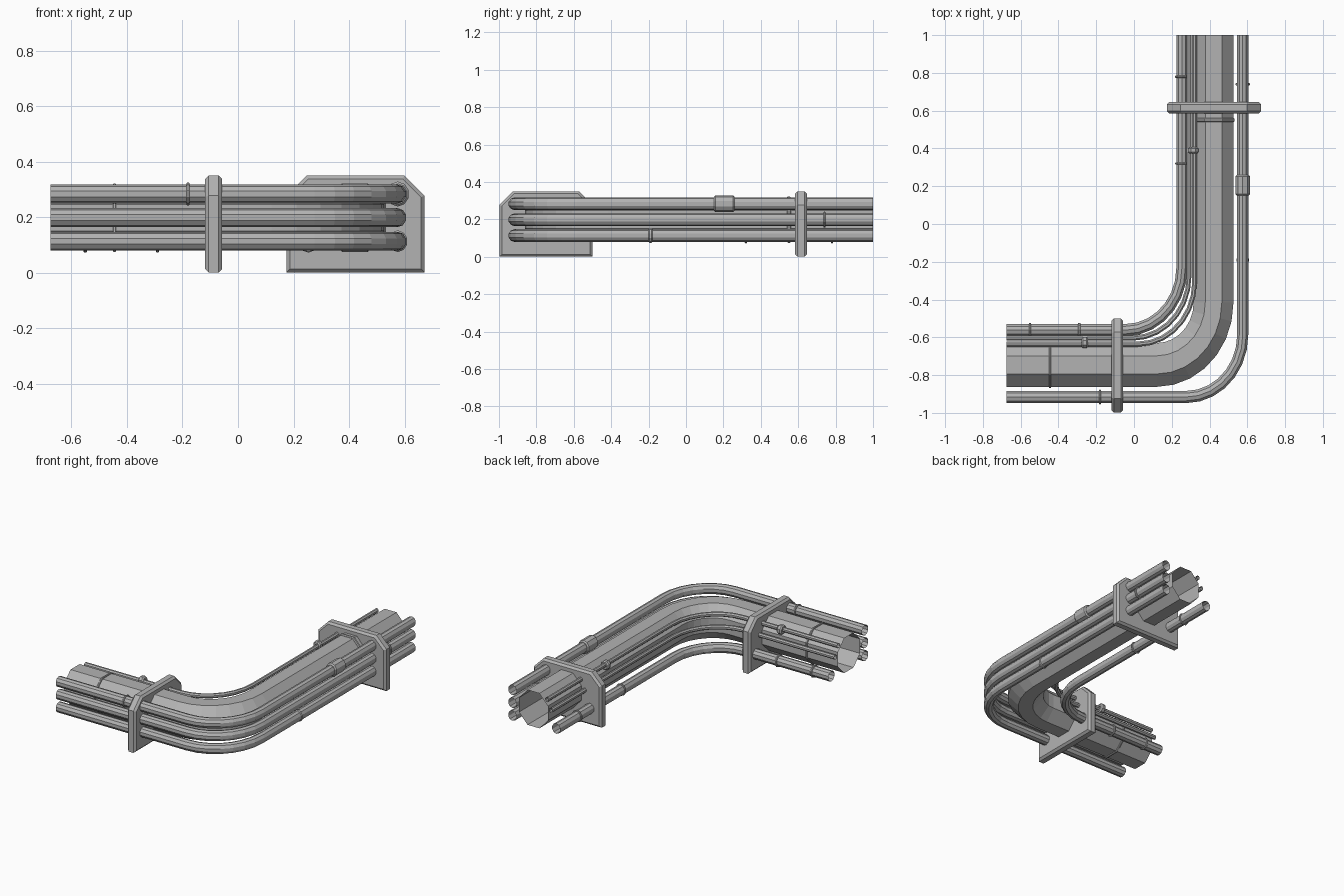
import bpy, bmesh, math

if "Cube" in bpy.data.objects:
    bpy.data.objects.remove(bpy.data.objects["Cube"])

CX, CY, CZ = 0.421, -0.746, 0.198  # centre lines of the two arms
SX = 0.91                          # slight squash along x
BEND = 0.33                        # bend radius, same for every pipe
X_END, Y_END = -0.675, 1.0

# Dark grey metal for every part
METAL = bpy.data.materials.new("dark_grey_metal")
METAL.diffuse_color = (0.45, 0.45, 0.45, 1)
METAL.use_nodes = True
METAL.node_tree.nodes["Principled BSDF"].inputs["Base Color"].default_value = METAL.diffuse_color


def make_object(name, bm):
    bmesh.ops.recalc_face_normals(bm, faces=bm.faces[:])
    me = bpy.data.meshes.new(name)
    bm.to_mesh(me)
    bm.free()
    me.materials.append(METAL)
    ob = bpy.data.objects.new(name, me)
    bpy.context.collection.objects.link(ob)
    return ob


def sweep(name, stations, z, sides):
    """Stations are (x, y, outward angle, radius); a ring is built at each."""
    bm = bmesh.new()
    rings = []
    for x, y, a, r in stations:
        ring = []
        for i in range(sides):
            t = 2 * math.pi * (i + 0.5) / sides
            o = r * math.cos(t)
            ring.append(bm.verts.new((x + o * math.cos(a) * SX, y + o * math.sin(a),
                                      z + r * math.sin(t))))
        rings.append(ring)
    for p, q in zip(rings, rings[1:]):
        for i in range(sides):
            j = (i + 1) % sides
            bm.faces.new((p[i], p[j], q[j], q[i]))
    return make_object(name, bm)


def pipe(name, d, dz, r, sides=10, steps=7):
    """Open-ended pipe, d outward from the centre line and dz above it."""
    st = [(X_END, CY - d, -math.pi / 2, r)]
    for i in range(steps + 1):
        a = -math.pi / 2 + math.pi / 2 * i / steps
        st.append((CX + SX * (d - BEND + BEND * math.cos(a)),
                   CY - d + BEND + BEND * math.sin(a), a, r))
    st.append((CX + SX * d, Y_END, 0, r))
    return sweep(name, st, CZ + dz, sides)


def collar(name, arm, pos, d, dz, r, inner, width, sides=10):
    """Chamfered sleeve around a pipe on the 'x' or 'y' arm."""
    h, c = width / 2, min(0.008, width / 4)
    prof = [(-h, inner), (-h, r - c), (-h + c, r), (h - c, r), (h, r - c), (h, inner)]
    if arm == 'x':
        st = [(pos + p, CY - d, -math.pi / 2, q) for p, q in prof]
    else:
        st = [(CX + SX * d, pos + p, 0, q) for p, q in prof]
    return sweep(name, st, CZ + dz, sides)


def plate(name, location, turn):
    """Support plate with clipped top corners and bevelled rim."""
    w, h, t, c = 0.249, 0.35, 0.031, 0.073
    outline = [(-w, 0), (w, 0), (w, h - c), (w - c, h), (c - w, h), (-w, h - c)]
    bm = bmesh.new()
    f = bm.faces.new([bm.verts.new((x, -t, z)) for x, z in outline])
    ext = bmesh.ops.extrude_face_region(bm, geom=[f])
    bmesh.ops.translate(bm, vec=(0, 2 * t, 0),
                        verts=[v for v in ext['geom'] if isinstance(v, bmesh.types.BMVert)])
    if not any(len(g.verts) == 6 and g.calc_center_median().y < 0 for g in bm.faces):
        bm.faces.new([v for v in bm.verts if v.co.y < 0])
    rim = [e for e in bm.edges if abs(e.verts[0].co.y - e.verts[1].co.y) < 1e-5]
    bmesh.ops.bevel(bm, geom=rim, offset=0.013, segments=1, affect='EDGES')
    ob = make_object(name, bm)
    ob.location = location
    ob.rotation_euler.z = turn


# Main duct and its bands
R = 0.1255
pipe("main_duct", 0, 0, R, 8)
collar("duct_band_a", 'x', -0.445, 0, 0, R + 0.008, R - 0.01, 0.012, 8)
collar("duct_band_b", 'y', 0.55, 0, 0, R + 0.008, R - 0.01, 0.022, 8)

# Three stacked outer pipes
D, STEP, r = 0.17, 0.085, 0.034
for i, label in enumerate(("lower", "middle", "upper")):
    pipe("outer_pipe_" + label, D, (i - 1) * STEP, r)

# One low inner pipe and two thin conduits
DI = -0.184
pipe("inner_pipe", DI, -STEP, r)
pipe("thin_conduit_middle", -0.142, 0.025, 0.015, 8)
pipe("thin_conduit_upper", -0.11, 0.09, 0.015, 8)

# Couplings and clips
collar("large_coupling", 'y', 0.205, D, STEP, 0.045, 0.03, 0.11)
collar("outer_clip_a", 'x', -0.18, D, STEP, r + 0.007, 0.03, 0.012)
collar("outer_clip_b", 'y', -0.19, D, -STEP, r + 0.005, 0.03, 0.02)
collar("outer_clip_c", 'y', 0.74, D, 0, r + 0.009, 0.03, 0.012)
for i, (arm, pos) in enumerate((('x', -0.55), ('x', -0.29), ('y', 0.32), ('y', 0.78))):
    collar(f"inner_clip_{i + 1}", arm, pos, DI, -STEP, r + 0.007, 0.03, 0.012)
for arm, pos in (('x', -0.26), ('y', 0.39)):
    collar("conduit_coupling_" + arm, arm, pos, -0.118, 0.09, 0.032, 0.012, 0.035, 8)

# Support plates, one per arm
plate("support_plate_x", (-0.088, CY - 0.003, 0), math.pi / 2)
plate("support_plate_y", (0.4235, 0.615, 0), 0)
